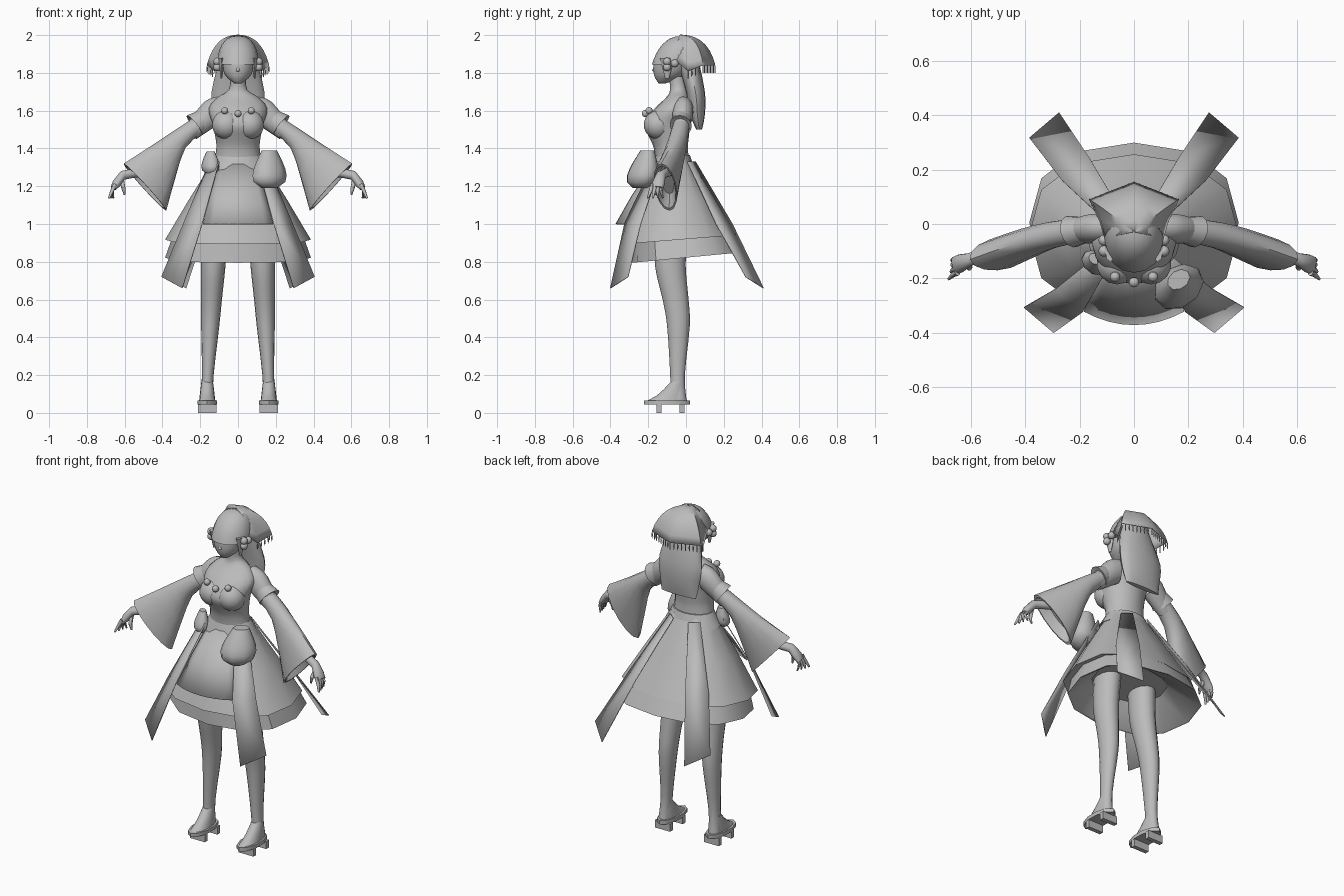
import bpy, bmesh, math
from mathutils import Matrix, Vector

cube = bpy.data.objects.get("Cube")
if cube:
    bpy.data.objects.remove(cube)

grey = bpy.data.materials.new("plain grey")
grey.use_nodes = True
tone = (.5, .5, .5, 1)
grey.diffuse_color = tone
grey.node_tree.nodes["Principled BSDF"].inputs["Base Color"].default_value = tone


def finish(name, mesh_builder, mirror=False, thickness=0, angle=45):
    bmesh.ops.recalc_face_normals(mesh_builder, faces=mesh_builder.faces)
    mesh = bpy.data.meshes.new(name)
    mesh_builder.to_mesh(mesh)
    mesh_builder.free()
    mesh.materials.append(grey)
    mesh.shade_smooth()
    mesh.set_sharp_from_angle(angle=math.radians(angle))
    part = bpy.data.objects.new(name, mesh)
    bpy.context.collection.objects.link(part)
    if thickness:
        solid = part.modifiers.new("thickness", 'SOLIDIFY')
        solid.thickness = thickness
        solid.offset = 0
    if mirror:
        part.modifiers.new("mirror", 'MIRROR')


def skin(builder, rings, closed=True):
    rows = [[builder.verts.new(point) for point in ring_points] for ring_points in rings]
    count = len(rows[0])
    for low, high in zip(rows, rows[1:]):
        for i in range(count if closed else count - 1):
            j = (i + 1) % count
            builder.faces.new((low[i], low[j], high[j], high[i]))
    if closed:
        builder.faces.new(rows[0])
        builder.faces.new(rows[-1])


def blend(rings, steps):
    # Fill in rings along a smooth curve through the given ones
    padded = [rings[0], *rings, rings[-1]]
    result = []
    for before, start, end, after in zip(padded, padded[1:], padded[2:], padded[3:]):
        for k in range(steps):
            t = k / steps
            result.append([
                p + (q - o) * t / 2 + (o * 2 - p * 5 + q * 4 - r) * t * t / 2
                + (p * 3 - o - q * 3 + r) * t ** 3 / 2
                for o, p, q, r in zip(before, start, end, after)])
    return result + [rings[-1]]


def loft(name, rings, closed=True, steps=1, **options):
    builder = bmesh.new()
    skin(builder, blend(rings, steps), closed)
    finish(name, builder, **options)


def turn(sides):
    return [(math.sin(a), math.cos(a)) for a in (math.tau * i / sides for i in range(sides))]


def ring(height, wide, deep, x=0, y=0, sides=16):
    return [Vector((x + wide * s, y + deep * c, height)) for s, c in turn(sides)]


def hoop(top, bottom, wide, sides=14):
    # Upright ellipse across an arm
    across = Vector((.25, .97, 0)) * wide
    return [(top + bottom) / 2 + (top - bottom) / 2 * c + across * s for s, c in turn(sides)]


def tube(builder, path, radii, sides=8):
    rings = []
    for i, point in enumerate(path):
        along = path[min(i + 1, len(path) - 1)] - path[max(i - 1, 0)]
        turned = along.to_track_quat('Z', 'Y')
        rings.append([point + turned @ Vector((s, c, 0)) * radii[i] for s, c in turn(sides)])
    skin(builder, rings)


def balls(name, centres, radius, **options):
    builder = bmesh.new()
    for centre in centres:
        made = bmesh.ops.create_uvsphere(builder, u_segments=14, v_segments=9, radius=radius)
        bmesh.ops.translate(builder, verts=made["verts"], vec=centre)
    finish(name, builder, **options)


# Torso, neck, bust and necklace
loft("torso", [
    ring(height=1.3, wide=.13, deep=.09, y=-.07),
    ring(height=1.4, wide=.115, deep=.09, y=-.08),
    ring(height=1.46, wide=.12, deep=.105, y=-.09),
    ring(height=1.53, wide=.135, deep=.122, y=-.1),
    ring(height=1.61, wide=.155, deep=.098, y=-.07),
    ring(height=1.67, wide=.11, deep=.06, y=-.045),
    ring(height=1.71, wide=.05, deep=.045, y=-.04),
    ring(height=1.78, wide=.04, deep=.04, y=-.05)], steps=3, angle=70)
balls("bust", [(.062, -.147, 1.525)], radius=.077, mirror=True)
balls("necklace_beads", [(side * .07, -.215 + .02 * abs(side), 1.585 + .015 * abs(side))
                         for side in (-1, 0, 1)], radius=.019)

# Head and hair
loft("head", [
    ring(height=1.745, wide=.02, deep=.02, y=-.125),
    ring(height=1.79, wide=.07, deep=.08, y=-.09),
    ring(height=1.87, wide=.09, deep=.1, y=-.07),
    ring(height=1.93, wide=.08, deep=.08, y=-.06)], steps=3, angle=70)
builder = bmesh.new()
tube(builder, [Vector((0, -.158, 1.86)), Vector((0, -.17, 1.81)), Vector((0, -.16, 1.8))],
     [.004, .01, .004])
finish("nose", builder)
dome = [math.pi / 2 * i / 8.2 for i in range(9)]
loft("hair_cap", [ring(height=1.845 + .15 * math.sin(a), wide=.11 * math.cos(a) ** .75,
                       deep=.12 * math.cos(a) ** .75, y=-.06 + .04 * math.sin(a)) for a in dome])
loft("side_lock", [ring(height=1.88 - .11 * f, wide=.018 - .014 * f, deep=.04 - .03 * f,
                        x=.088, y=-.1, sides=8) for f in (0, .5, 1)], mirror=True)
loft("back_hair", [
    ring(height=1.9, wide=.09, deep=.06),
    ring(height=1.7, wide=.14, deep=.05, y=.05),
    ring(height=1.58, wide=.13, deep=.04, y=.06),
    ring(height=1.5, wide=.115, deep=.015, y=.07)], steps=3)
balls("hair_flowers", [(.11, -.1, 1.86), (.11, -.06, 1.85), (.11, -.1, 1.83)],
      radius=.021, mirror=True)

# Kerchief with a pointed back and hanging fringe
ear, dip, corner = Vector((.105, -.06, 1.87)), Vector((.125, .01, 1.81)), Vector((.163, .09, 1.84))
tip, crown = Vector((0, .153, 1.84)), Vector((0, -.03, 2))
half = [ear, dip, corner, corner.lerp(tip, .5)]
rim = half + [tip] + [Vector((-point.x, point.y, point.z)) for point in reversed(half)]
folds = []
for k in range(8):
    t = .02 + .98 * k / 7
    fold = []
    for point in rim:
        shoulder = Vector((point.x * .75, point.y * .75, 2))
        fold.append(crown.lerp(shoulder, t).lerp(shoulder.lerp(point, t), t))
    folds.append(fold)
loft("kerchief", folds, closed=False, thickness=.005, angle=60)
builder = bmesh.new()
for start, end in zip(rim[1:-2], rim[2:-1]):
    for k in range(4):
        knot = start.lerp(end, k / 4)
        tube(builder, [knot - Vector((0, 0, drop)) for drop in (0, .02, .04)],
             [.002, .004, .002], sides=5)
finish("kerchief_fringe", builder)


# Arms curve forward as they reach outward
def arm(x, height):
    return Vector((x, -.01 - .33 * x * x, height))


loft("upper_arm", [
    hoop(top=arm(.11, 1.675), bottom=arm(.1, 1.53), wide=.055),
    hoop(top=arm(.18, 1.645), bottom=arm(.145, 1.5), wide=.055),
    hoop(top=arm(.27, 1.53), bottom=arm(.22, 1.45), wide=.04)], steps=3, mirror=True)
loft("cuff", [
    hoop(top=arm(.21, 1.6), bottom=arm(.17, 1.5), wide=.05),
    hoop(top=arm(.27, 1.575), bottom=arm(.19, 1.47), wide=.06),
    hoop(top=arm(.24, 1.55), bottom=arm(.2, 1.48), wide=.045)], mirror=True)


def shrink(points, factor, shift):
    centre = sum(points, Vector()) / len(points)
    return [centre + (point - centre) * factor + shift for point in points]


forward = Vector((0, -.03, 0))
sleeve = blend([
    hoop(top=arm(.245, 1.555), bottom=arm(.2, 1.475), wide=.046),
    hoop(top=arm(.33, 1.5), bottom=arm(.28, 1.4), wide=.05),
    hoop(top=arm(.45, 1.42), bottom=arm(.33, 1.25) + forward / 2, wide=.056),
    hoop(top=arm(.605, 1.32), bottom=arm(.38, 1.07) + forward, wide=.06)], steps=2)
inward = Vector((-.04, .01, .04))
loft("sleeve", sleeve + [shrink(sleeve[-1], .9, inward * 0), shrink(sleeve[-1], .6, inward)],
     mirror=True)
loft("hand", [
    hoop(top=arm(.46, 1.31), bottom=arm(.43, 1.26), wide=.026),
    hoop(top=arm(.57, 1.29), bottom=arm(.55, 1.245), wide=.023),
    hoop(top=arm(.62, 1.28), bottom=arm(.6, 1.235), wide=.025),
    hoop(top=arm(.66, 1.23), bottom=arm(.625, 1.2), wide=.034),
    hoop(top=arm(.67, 1.2), bottom=arm(.65, 1.18), wide=.034)], mirror=True)
builder = bmesh.new()
for finger in range(4):
    spread = Vector((0, .018 * finger - .03, 0))
    tube(builder, [arm(.65, 1.21) + spread, arm(.667, 1.175) + spread,
                   arm(.683 - .008 * finger, 1.137) + spread * 1.3], [.011, .01, .005])
thumb = Vector((0, -.03, 0))
tube(builder, [arm(.615, 1.235), arm(.607, 1.19) + thumb, arm(.6, 1.155) + thumb],
     [.012, .011, .005])
finish("fingers", builder, mirror=True)


# Skirt: tilted faceted rings, overhanging upper layer, hem band and hollow underside
def skirt_ring(height, wide, front, back, tilt=.08):
    points = ring(height, wide, 1, sides=12)
    for point in points:
        point.x = math.copysign(wide * abs(point.x / wide) ** .85, point.x)
        bulge = math.copysign(abs(point.y) ** .85, point.y)
        point.y = (front + back) / 2 + bulge * (back - front) / 2
        point.z += tilt * point.y
    return points


loft("skirt", [
    skirt_ring(height=1.345, wide=.128, front=-.158, back=.022),
    skirt_ring(height=1.13, wide=.262, front=-.25, back=.14),
    skirt_ring(height=.92, wide=.386, front=-.33, back=.257),
    skirt_ring(height=.925, wide=.35, front=-.285, back=.25),
    skirt_ring(height=.822, wide=.386, front=-.29, back=.3, tilt=.095),
    skirt_ring(height=.825, wide=.375, front=-.28, back=.29, tilt=.095),
    skirt_ring(height=.95, wide=.22, front=-.2, back=.12)], angle=35)
loft("waistband", [ring(height=1.285 + .08 * f, wide=.168 - .046 * f, deep=.118 - .027 * f, y=-.07)
                   for f in (0, .5, 1)])


# Apron panel
def apron_row(height, wide, front):
    return [Vector((wide * t, front + .05 * t * t, height)) for t in (i / 4 for i in range(-4, 5))]


loft("apron", [
    apron_row(height=1.33, wide=.1, front=-.165),
    apron_row(height=1.15, wide=.15, front=-.285),
    apron_row(height=1, wide=.185, front=-.37)], closed=False, thickness=.006)


# Sash tails, given by their inner edge at waist, middle and tip
def sash_tail(name, side, waist, middle, tip):
    edges = []
    for (x, y), height, wide, lift in zip((waist, middle, tip), (1.33, 1, .66), (.5, 1, 1.1), (0, 0, .06)):
        edges.append([Vector((x, side * y, height)),
                      Vector((x + .1 * wide, side * (y - .085 * wide), height + lift))])
    loft(name, edges, closed=False, thickness=.005, mirror=True, angle=5)


sash_tail("front_sash_tail", side=-1, waist=(.1, .17), middle=(.19, .325), tip=(.295, .4))
sash_tail("back_sash_tail", side=1, waist=(.05, .05), middle=(.165, .245), tip=(.275, .41))


# Belt pouches, egg shaped with a drawn-in neck, turned to follow the hip
def pouch(name, x, y, height, wide, tall, yaw):
    rings = []
    for f in (i / 6 for i in range(7)):
        swell = .45 + .55 * math.sin(math.pi * f ** .6)
        turned = Matrix.Rotation(math.radians(yaw), 3, 'Z')
        place = Vector((x, y + wide * f * .4, height + tall * f))
        rings.append([turned @ point + place
                      for point in ring(0, wide * swell, wide * swell * .75, sides=9)])
    loft(name, rings, angle=50)


pouch("large_pouch", x=.165, y=-.245, height=1.19, wide=.1, tall=.2, yaw=35)
pouch("small_pouch", x=-.145, y=-.15, height=1.265, wide=.054, tall=.12, yaw=-40)


# Legs, feet and raised sandals
def leg_ring(height, wide, y):
    return ring(height, wide, deep=wide * 1.25, x=.17 - .05 * height, y=y)


loft("leg", [
    leg_ring(height=1, wide=.07, y=-.08),
    leg_ring(height=.78, wide=.065, y=-.083),
    leg_ring(height=.6, wide=.055, y=-.055),
    leg_ring(height=.46, wide=.048, y=-.04),
    leg_ring(height=.2, wide=.031, y=-.045),
    leg_ring(height=.07, wide=.034, y=-.04)], steps=3, mirror=True)
loft("foot", [ring(height=.065 + .1 * f, wide=.043 - .012 * f, deep=.105 - .07 * f ** .7,
                   x=.163, y=-.1 + .055 * f ** .7) for f in (0, .25, .4, .6, 1)], mirror=True)
loft("sandal_sole", [ring(height, wide=.055, deep=.122, x=.163, y=-.1, sides=10)
                     for height in (.044, .066)], mirror=True)
builder = bmesh.new()
for y in (-.143, -.022):
    skin(builder, [[(.163 + .05 * a, y + .013 * b, height)
                    for a, b in ((1, 1), (1, -1), (-1, -1), (-1, 1))] for height in (0, .046)])
finish("sandal_teeth", builder, mirror=True)
